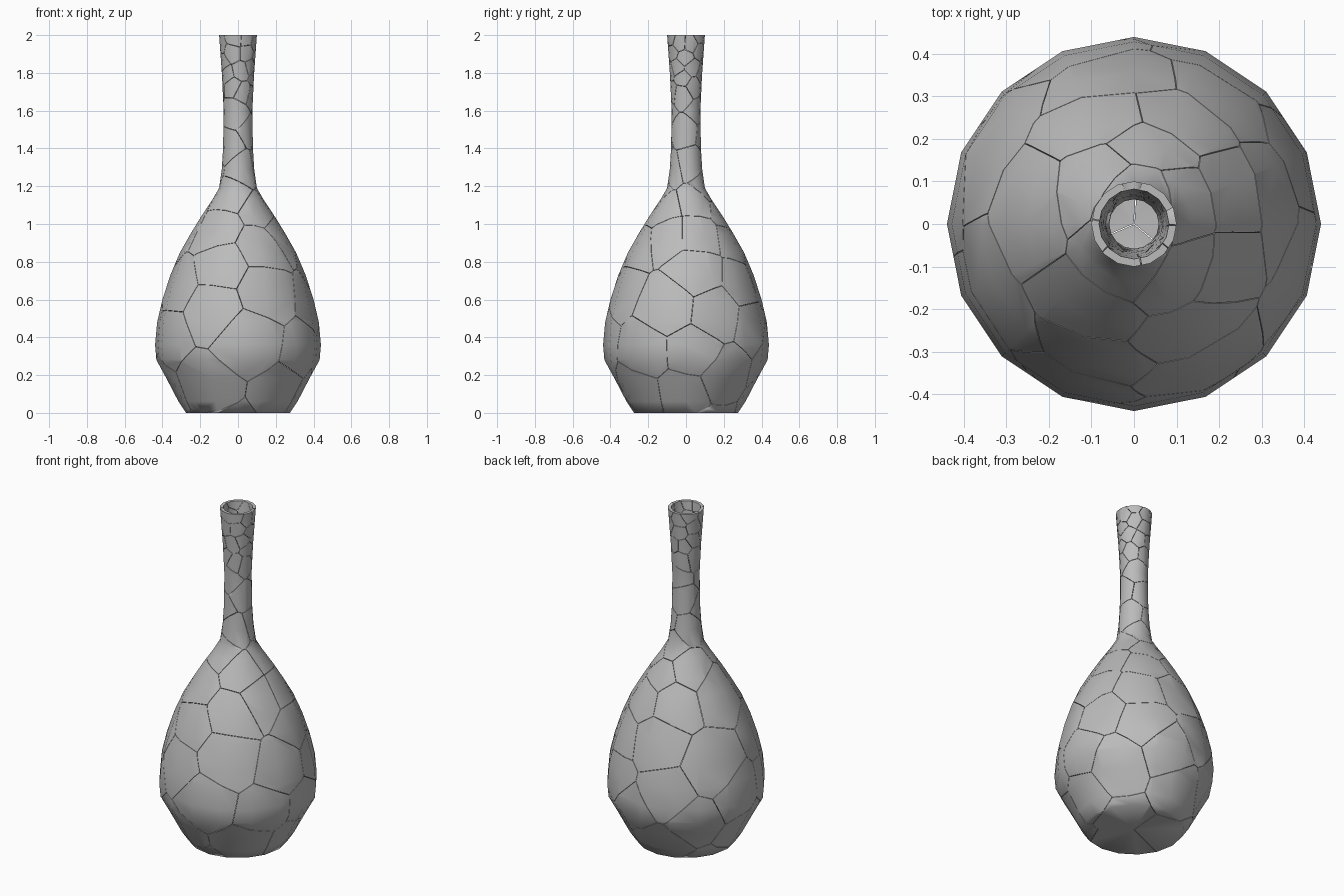
import bpy, bmesh, math, random
from mathutils import Vector

cube = bpy.data.objects.get("Cube")
if cube:
    bpy.data.objects.remove(cube)

SIDES = 16
WALL = 0.018
GAP = 0.001
random.seed(7)

# Outer silhouette as (radius, height), from the foot to the lip
PROFILE = [(0.275, 0), (0.315, 0.06), (0.38, 0.185), (0.432, 0.28), (0.439, 0.36),
           (0.428, 0.48), (0.4, 0.6), (0.358, 0.73), (0.307, 0.85), (0.25, 0.95),
           (0.195, 1.04), (0.135, 1.13), (0.1, 1.19), (0.086, 1.29), (0.079, 1.4),
           (0.076, 1.6), (0.085, 1.79), (0.1, 2)]

clay = bpy.data.materials.new("grey clay")
clay.use_nodes = True
colour = (0.5, 0.5, 0.5, 1)
clay.diffuse_color = colour
clay.node_tree.nodes["Principled BSDF"].inputs["Base Color"].default_value = colour


def radius_at(z):
    for (r0, z0), (r1, z1) in zip(PROFILE, PROFILE[1:]):
        if z <= z1:
            return r0 + (r1 - r0) * (z - z0) / (z1 - z0)
    return PROFILE[-1][0]


def hollow_vase():
    """Lathe the outer wall, the lip, the inner wall and the floor."""
    inner = [(r - WALL, max(z, WALL)) for r, z in reversed(PROFILE)]
    outline = [(0, 0)] + PROFILE + inner + [(0, WALL)]
    bm = bmesh.new()
    verts = [bm.verts.new((r, 0, z)) for r, z in outline]
    edges = [bm.edges.new(pair) for pair in zip(verts, verts[1:])]
    bmesh.ops.spin(bm, geom=verts + edges, cent=(0, 0, 0), axis=(0, 0, 1),
                   angle=math.tau, steps=SIDES, use_merge=True)
    bmesh.ops.remove_doubles(bm, verts=bm.verts, dist=0.0001)
    bmesh.ops.recalc_face_normals(bm, faces=bm.faces)
    return bm


def shard_spacing(z):
    """Shards get smaller towards the lip."""
    if z < 0.9:
        return 0.23
    if z < 1.2:
        return 0.16
    return 0.13 if z < 1.7 else 0.065


def shard_centres():
    """Scatter points evenly over the wall, plus a few on the foot."""
    points = [Vector((0.13 * math.cos(a), 0.13 * math.sin(a), 0.01))
              for a in (0.4, 2.6, 4.5)]
    for _ in range(5000):
        z = random.uniform(0.06, 2)
        a = random.uniform(0, math.tau)
        r = radius_at(z)
        p = Vector((r * math.cos(a), r * math.sin(a), z))
        if all((p - q).length > shard_spacing(z) for q in points):
            points.append(p)
    return points


def cut_shard(whole, centre, others):
    """Trim a copy of the vase to the region nearest to one centre."""
    bm = whole.copy()
    for other in sorted(others, key=lambda q: (q - centre).length):
        away = other - centre
        if not bm.verts:
            break
        if away.length / 2 > max((v.co - centre).length for v in bm.verts) + GAP:
            break
        normal = away.normalized()
        cut = bmesh.ops.bisect_plane(
            bm, geom=bm.verts[:] + bm.edges[:] + bm.faces[:], dist=0.00001,
            plane_co=(centre + other) / 2 - normal * GAP, plane_no=normal,
            clear_outer=True)
        rim = [e for e in cut["geom_cut"]
               if isinstance(e, bmesh.types.BMEdge) and e.is_boundary]
        if rim:
            bmesh.ops.triangle_fill(bm, edges=rim, use_beauty=True, normal=normal)
    bmesh.ops.recalc_face_normals(bm, faces=bm.faces)
    return bm


# Broken pieces, fitted back together
vase = hollow_vase()
centres = shard_centres()
shards = []
for i, centre in enumerate(centres):
    bm = cut_shard(vase, centre, [q for q in centres if q is not centre])
    if bm.faces:
        mesh = bpy.data.meshes.new(f"vase_shard_{i + 1}")
        bm.to_mesh(mesh)
        mesh.materials.append(clay)
        shard = bpy.data.objects.new(mesh.name, mesh)
        bpy.context.collection.objects.link(shard)
        shards.append(shard)
    bm.free()
vase.free()

# Smooth clay surface with crisp broken edges
bpy.ops.object.select_all(action="DESELECT")
for shard in shards:
    shard.select_set(True)
bpy.context.view_layer.objects.active = shards[0]
bpy.ops.object.shade_smooth_by_angle(angle=math.radians(62))
